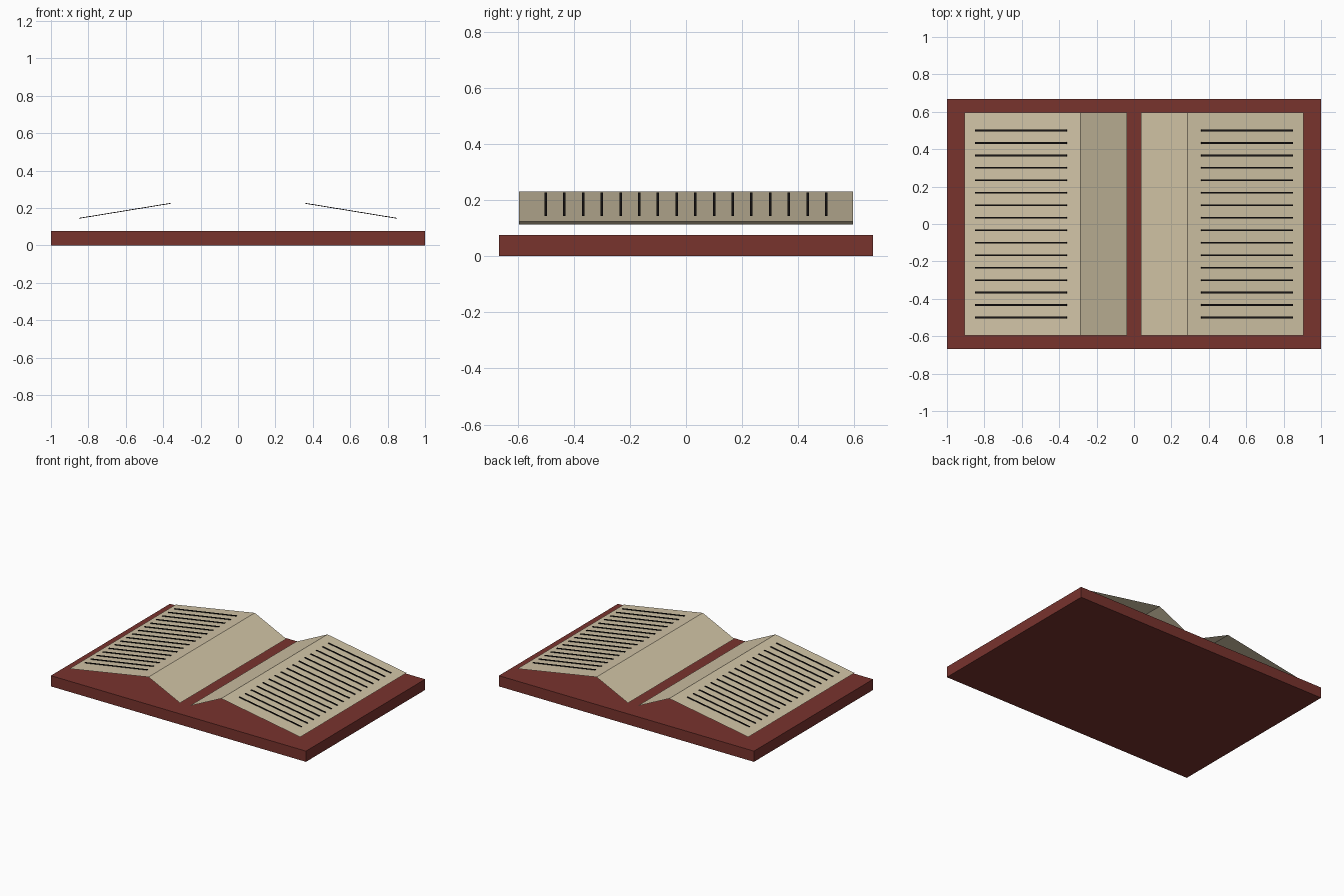
import bpy, bmesh, math
from mathutils import Matrix

if "Cube" in bpy.data.objects:
    bpy.data.objects.remove(bpy.data.objects["Cube"])


def material(name, rgb):
    m = bpy.data.materials.new(name)
    m.diffuse_color = (*rgb, 1)
    m.use_nodes = True
    m.node_tree.nodes["Principled BSDF"].inputs["Base Color"].default_value = m.diffuse_color
    return m


def add_object(name, bm, mat):
    me = bpy.data.meshes.new(name)
    bm.to_mesh(me)
    bm.free()
    me.materials.append(mat)
    ob = bpy.data.objects.new(name, me)
    bpy.context.collection.objects.link(ob)
    return ob


def add_box(bm, size, loc, tilt=0):
    mat = (Matrix.Translation(loc) @ Matrix.Rotation(tilt, 4, 'Y')
           @ Matrix.Diagonal((*size, 1)))
    bmesh.ops.create_cube(bm, size=1, matrix=mat)


leather = material("leather", (0.19, 0.033, 0.027))
paper = material("paper", (0.64, 0.55, 0.38))
ink = material("ink", (0.01, 0.008, 0.008))

# Cover slab
bm = bmesh.new()
add_box(bm, (2, 1.334, 0.076), (0, 0, 0.038))
add_object("cover", bm, leather)

# Each page is an open folded sheet: outer edge, ridge, gutter edge
profile = [(0.905, 0.123), (0.285, 0.23), (0.038, 0.112)]
line_tilt = math.atan2(0.08, 0.49)
for side, label in ((-1, "left"), (1, "right")):
    bm = bmesh.new()
    rows = [[bm.verts.new((side * x, y, z)) for x, z in profile]
            for y in (-0.595, 0.595)]
    for i in range(2):
        bm.faces.new((rows[0][i], rows[0][i + 1], rows[1][i + 1], rows[1][i]))
    bm.normal_update()
    for f in bm.faces:
        if f.normal.z < 0:
            f.normal_flip()
    add_object(label + "_page", bm, paper)

    # Ruled strips lying just above the outer slope
    bm = bmesh.new()
    for i in range(16):
        y = 0.5 - i / 15
        add_box(bm, (0.497, 0.009, 0.004), (side * 0.605, y, 0.185),
                side * line_tilt)
    add_object(label + "_page_lines", bm, ink)
